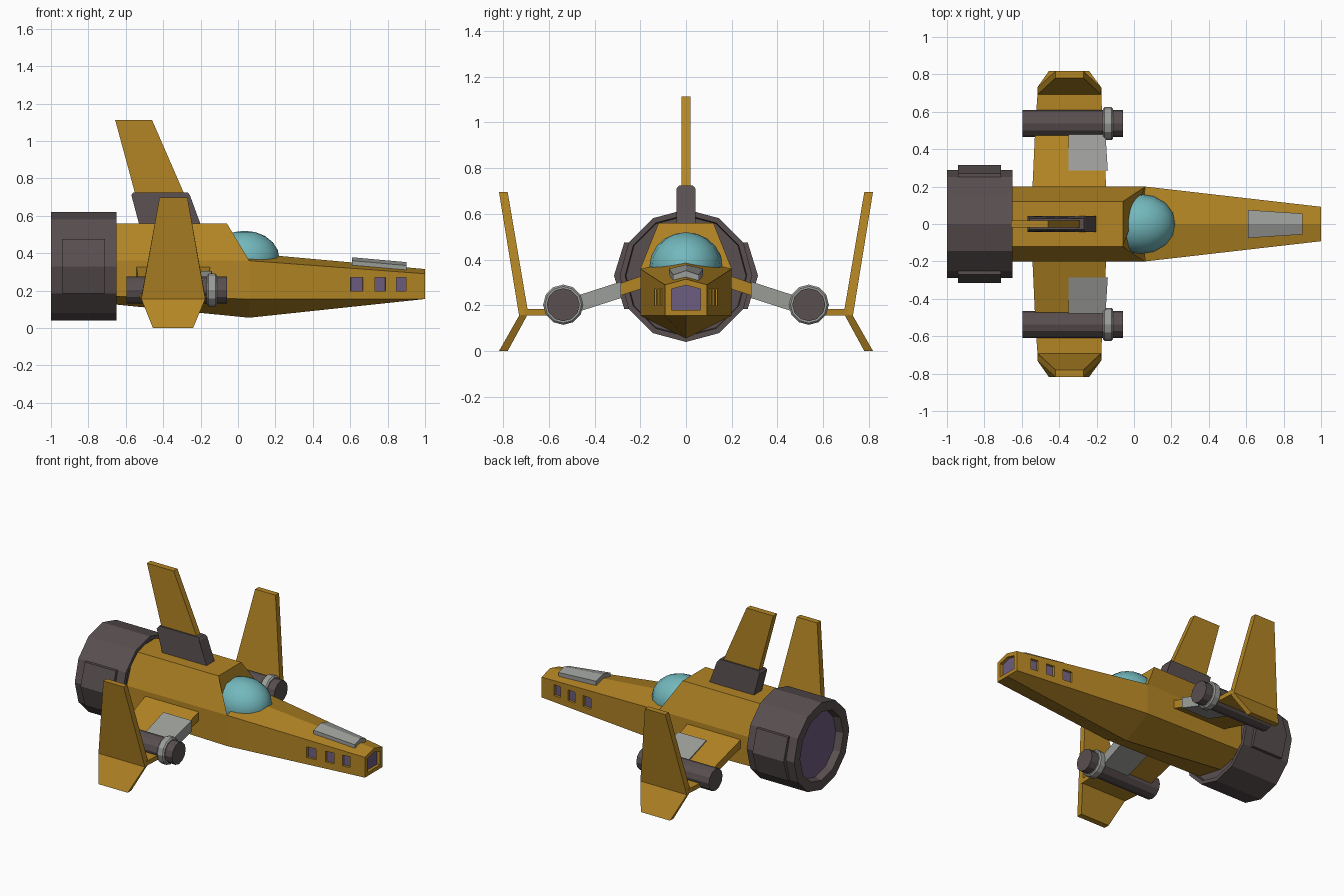
import bpy, bmesh, math
from mathutils import Vector

if "Cube" in bpy.data.objects:
    bpy.data.objects.remove(bpy.data.objects["Cube"])


def material(name, rgb):
    m = bpy.data.materials.new(name)
    m.diffuse_color = (*rgb, 1)
    m.use_nodes = True
    m.node_tree.nodes["Principled BSDF"].inputs["Base Color"].default_value = m.diffuse_color
    return m


YELLOW = material("mustard paint", (0.45, 0.235, 0.018))
DARK = material("dark metal", (0.10, 0.078, 0.08))
GREY = material("light grey metal", (0.33, 0.34, 0.32))
TEAL = material("teal glass", (0.17, 0.48, 0.51))
PURPLE = material("purple glow", (0.155, 0.11, 0.22))


def loft(name, rings, mat, end_mat=None):
    """Skin a list of equal-length point rings, cap both ends."""
    bm = bmesh.new()
    vs = [[bm.verts.new(p) for p in r] for r in rings]
    n = len(rings[0])
    for a, b in zip(vs, vs[1:]):
        for i in range(n):
            j = (i + 1) % n
            bm.faces.new((a[i], a[j], b[j], b[i]))
    bm.faces.new(vs[0])
    end = bm.faces.new(vs[-1])
    if end_mat:
        end.material_index = 1
    bmesh.ops.recalc_face_normals(bm, faces=bm.faces)
    me = bpy.data.meshes.new(name)
    bm.to_mesh(me)
    bm.free()
    for m in (mat, end_mat):
        if m:
            me.materials.append(m)
    ob = bpy.data.objects.new(name, me)
    bpy.context.collection.objects.link(ob)
    return ob


def sym(x, half):
    """Mirror a half outline of (y, z) into a closed ring at x (x may vary per point)."""
    xs = x if isinstance(x, (list, tuple)) else [x] * len(half)
    right = [(a, y, z) for a, (y, z) in zip(xs, half)]
    return right + [(a, -y, z) for a, y, z in reversed(right) if y > 1e-6]


def lathe(name, profile, mat, y=0, z=0, sides=12, end_mat=None):
    """Turn (x, radius) points round an axis along x."""
    rings = [[(x, y + r * math.sin(2 * math.pi * k / sides), z + r * math.cos(2 * math.pi * k / sides))
              for k in range(sides)] for x, r in profile]
    return loft(name, rings, mat, end_mat)


def box(name, centre, size, rot_z, mat=None):
    hx, hy, hz = (s / 2 for s in size)
    rect = [(-hy, -hz), (hy, -hz), (hy, hz), (-hy, hz)]
    ob = loft(name, [[(x, a, b) for a, b in rect] for x in (-hx, hx)], mat)
    ob.location = centre
    ob.rotation_euler.z = rot_z
    return ob


# Rear hull with sloping windscreen face
loft("rear_hull", [
    sym(-0.70, [(0.12, 0.56), (0.2, 0.36), (0.2, 0.17), (0, 0.13)]),
    sym([-0.06, 0.06, 0.06, 0.06], [(0.12, 0.56), (0.2, 0.36), (0.2, 0.155), (0, 0.055)]),
], YELLOW)

# Tapered nose ending in a recessed glowing port
tip = sym(1.0, [(0, 0.315), (0.092, 0.29), (0.092, 0.155), (0, 0.155)])
port = [(1.0, y * 0.7, 0.232 + (z - 0.232) * 0.68) for x, y, z in tip]
nose = loft("nose", [
    sym([0.036, 0.06, 0.06, 0.06], [(0, 0.402), (0.2, 0.36), (0.2, 0.155), (0, 0.055)]),
    tip, port, [(0.98, y, z) for x, y, z in port],
], YELLOW, PURPLE)

# Three recessed windows on each side of the nose
taper = math.atan2(0.108, 0.94)
for s in (1, -1):
    for i, (wx, w) in enumerate(((0.635, 0.065), (0.76, 0.058), (0.873, 0.053))):
        wy = 0.2 - 0.108 * (wx - 0.06) / 0.94
        cutter = box(f"window_cutter_{s}_{i}", (wx, s * wy, 0.235), (w, 0.044, 0.072), -s * taper)
        cutter.hide_render = True
        cutter.hide_viewport = True
        mod = nose.modifiers.new("window", "BOOLEAN")
        mod.operation = "DIFFERENCE"
        mod.solver = "EXACT"
        mod.object = cutter
        box(f"side_window_{s}_{i}", (wx, s * (wy - 0.02), 0.235), (w, 0.008, 0.072), -s * taper, PURPLE)


# Bent grey plate over the nose ridge
def plate_ring(x, w):
    r = 0.40 - 0.0905 * (x - 0.06)
    return sym(x, [(0, r + 0.028), (w, r + 0.010), (w, r - 0.03), (0, r - 0.02)])


loft("nose_plate", [plate_ring(0.61, 0.075), plate_ring(0.9, 0.056)], GREY)

# Cockpit dome
bpy.ops.mesh.primitive_uv_sphere_add(segments=16, ring_count=10, radius=1, location=(0.035, 0, 0.37))
dome = bpy.context.object
dome.name = "cockpit_dome"
dome.scale = (0.187, 0.16, 0.15)
dome.data.materials.append(TEAL)
bpy.ops.object.shade_smooth_by_angle(angle=math.radians(40))

# Main engine drum with recessed exhaust
lathe("engine", [(-0.68, 0.2), (-0.68, 0.262), (-0.65, 0.266), (-0.65, 0.29), (-1.0, 0.29),
                 (-1.0, 0.228), (-0.95, 0.22)], DARK, z=0.33, end_mat=PURPLE)

# Dorsal fin and its base
loft("dorsal_base", [
    [(-0.525, s * 0.042, 0.54), (-0.195, s * 0.042, 0.54), (-0.257, s * 0.042, 0.71),
     (-0.268, s * 0.03, 0.725), (-0.56, s * 0.03, 0.725), (-0.57, s * 0.042, 0.71)] for s in (-1, 1)
], DARK)
loft("dorsal_fin", [
    [(-0.545, y, 0.70), (-0.28, y, 0.70), (-0.46, y, 1.113), (-0.657, y, 1.113)] for y in (-0.02, 0.02)
], YELLOW)


def slab(y, z, x0, x1, t):
    """Wing cross-section at span y."""
    return [(x0, y, z - t), (x1, y, z - t), (x1, y, z + t), (x0, y, z + t)]


for s, side in ((1, "left"), (-1, "right")):
    # Cowling plate wrapped over two engine facets
    arc = [(0.270, 0.475), (0.315, 0.33), (0.270, 0.185), (0.240, 0.185), (0.275, 0.33), (0.240, 0.475)]
    loft(f"{side}_engine_plate", [[(x, s * y, z) for y, z in arc] for x in (-0.94, -0.71)], DARK)

    # Drooping inner wing, flat outer wing
    loft(f"{side}_wing", [
        slab(s * 0.15, 0.315, -0.545, -0.147, 0.028),
        slab(s * 0.54, 0.187, -0.527, -0.165, 0.025),
        slab(s * 0.58, 0.17, -0.524, -0.17, 0.015),
        slab(s * 0.71, 0.17, -0.515, -0.176, 0.015),
    ], YELLOW)

    # Grey sleeve on the leading edge
    loft(f"{side}_wing_sleeve", [
        slab(s * 0.285, 0.268, -0.35, -0.14, 0.036),
        slab(s * 0.49, 0.202, -0.35, -0.153, 0.036),
    ], GREY)

    # Wing pod, collar and muzzle
    lathe(f"{side}_pod", [(-0.595, 0.072), (-0.06, 0.072)], DARK, s * 0.537, 0.203)
    lathe(f"{side}_pod_collar", [(-0.165, 0.08), (-0.157, 0.088), (-0.12, 0.088), (-0.112, 0.08)],
          GREY, s * 0.537, 0.203)

    # Bent wing-tip fin
    loft(f"{side}_tip_fin", [
        [(x0, s * yi, zi), (x1, s * yi, zi), (x1, s * yo, zo), (x0, s * yo, zo)]
        for yi, zi, yo, zo, x0, x1 in (
            (0.780, 0.697, 0.818, 0.697, -0.42, -0.27),
            (0.690, 0.165, 0.730, 0.155, -0.517, -0.175),
            (0.780, 0.0, 0.818, 0.0, -0.455, -0.24))
    ], YELLOW)
